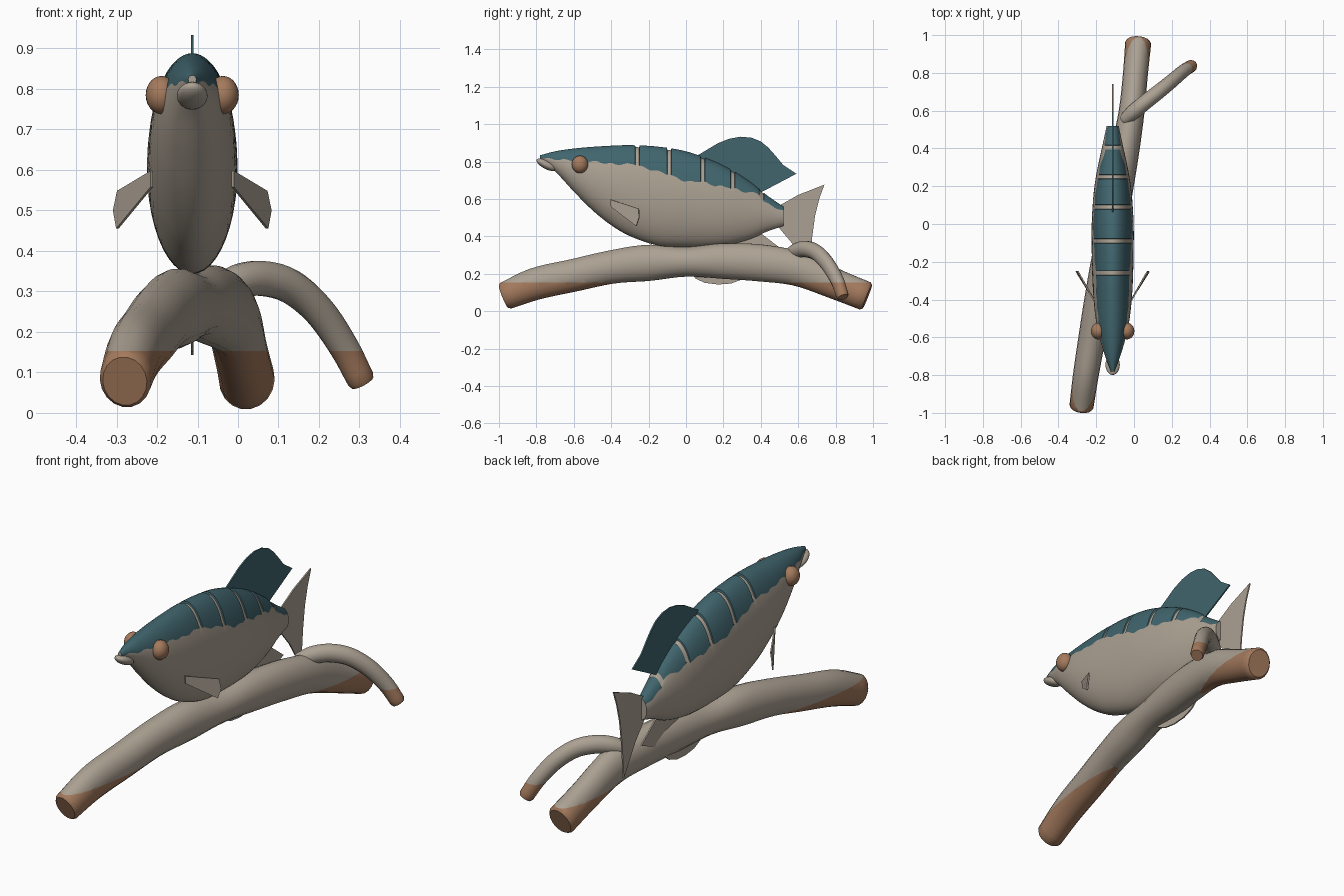
import bpy, bmesh, math
from mathutils import Vector, Matrix

if "Cube" in bpy.data.objects:
    bpy.data.objects.remove(bpy.data.objects["Cube"])

CX = -0.113  # fish centre plane


def material(name, rgb):
    m = bpy.data.materials.new(name)
    m.diffuse_color = (*rgb, 1)
    m.use_nodes = True
    m.node_tree.nodes["Principled BSDF"].inputs["Base Color"].default_value = m.diffuse_color
    return m


TAN = material("warm_grey", (0.41, 0.355, 0.29))
TEAL = material("deep_teal", (0.052, 0.13, 0.155))
BROWN = material("clay_brown", (0.37, 0.195, 0.11))


def finish(bm, name, mats, angle=35):
    bmesh.ops.recalc_face_normals(bm, faces=bm.faces)
    me = bpy.data.meshes.new(name)
    bm.to_mesh(me)
    bm.free()
    for m in mats:
        me.materials.append(m)
    ob = bpy.data.objects.new(name, me)
    bpy.context.collection.objects.link(ob)
    bpy.ops.object.select_all(action='DESELECT')
    ob.select_set(True)
    bpy.context.view_layer.objects.active = ob
    bpy.ops.object.shade_smooth_by_angle(angle=math.radians(angle))
    return ob


def smooth(keys, vals, t):
    """Smooth interpolation of a list of tuples over increasing keys."""
    n = len(keys)
    i = max(k for k in range(n - 1) if keys[k] <= t or k == 0)

    def slope(k):
        a, b = max(k - 1, 0), min(k + 1, n - 1)
        return (Vector(vals[b]) - Vector(vals[a])) / (keys[b] - keys[a])
    d = keys[i + 1] - keys[i]
    u = min(max((t - keys[i]) / d, 0), 1)
    p, q = Vector(vals[i]), Vector(vals[i + 1])
    return (p * (2*u**3 - 3*u**2 + 1) + slope(i) * d * (u**3 - 2*u**2 + u)
            + q * (3*u**2 - 2*u**3) + slope(i + 1) * d * (u**3 - u**2))


def linear(table, t):
    for (a, p), (b, q) in zip(table, table[1:]):
        if t <= b:
            return p + (q - p) * max(t - a, 0) / (b - a)
    return table[-1][1]


def skin(bm, rings):
    """Join rings of vertices into a capped skin, return faces per row."""
    rows = []
    for a, b in zip(rings, rings[1:]):
        n = len(a)
        rows.append([bm.faces.new((a[j], a[(j + 1) % n], b[(j + 1) % n], b[j])) for j in range(n)])
    bm.faces.new(rings[0])
    bm.faces.new(rings[-1])
    return rows


# ---- Fish body: y, top z, bottom z, half width
PROFILE = [(-0.78, .834, .812, .010), (-0.7, .855, .748, .040), (-0.6, .870, .640, .070),
           (-0.5, .879, .540, .090), (-0.4, .885, .460, .101), (-0.3, .888, .402, .107),
           (-0.15, .880, .352, .111), (0, .855, .343, .111), (0.15, .802, .346, .102),
           (0.25, .752, .360, .089), (0.35, .687, .388, .069), (0.43, .622, .425, .051),
           (0.52, .560, .455, .032)]
# lower edge of the coloured back
EDGE = [(-0.78, .820), (-0.7, .812), (-0.5, .802), (-0.38, .785), (-0.27, .788), (-0.22, .765),
        (-0.1, .735), (0, .692), (0.08, .695), (0.15, .672), (0.25, .660), (0.30, .640),
        (0.39, .630), (0.42, .582), (0.52, .535)]
STRIPES = [-0.26, -0.09, 0.09, 0.25, 0.405]
UP, LOW = 10, 14

ys = [-0.78 + 1.30 * i / 64 for i in range(65)]
ys = [y for y in ys if all(abs(y - s) > 0.016 for s in STRIPES)]
for s in STRIPES:
    ys += [s - .012, s - .010, s + .010, s + .012]
ys.sort()
bm = bmesh.new()
rings = []
for y in ys:
    top, bot, w = smooth([p[0] for p in PROFILE], [p[1:] for p in PROFILE], y)
    zc, h = (top + bot) / 2, (top - bot) / 2
    edge = linear(EDGE, y) + .005 * math.sin(y * 75)
    ta = math.acos(max(-.9, min(.95, (edge - zc) / h)))
    angles = [ta * j / UP for j in range(UP)] + [ta + (math.pi - ta) * j / LOW for j in range(LOW + 1)]
    groove = any(abs(y - s) < .011 for s in STRIPES)
    half = []
    for j, a in enumerate(angles):
        k = 0.96 if groove and j < UP else 1
        half.append((w * math.sin(a) * k, zc + h * math.cos(a) * k))
    loop = half + [(-x, z) for x, z in half[-2:0:-1]]
    rings.append([bm.verts.new((CX + x, y, z)) for x, z in loop])
rows = skin(bm, rings)
for i, row in enumerate(rows):
    mid = (ys[i] + ys[i + 1]) / 2
    if all(abs(mid - s) > .0105 for s in STRIPES):
        for j, f in enumerate(row):
            if j < UP or j >= len(row) - UP:
                f.material_index = 1
finish(bm, "fish_body", [TAN, TEAL], 40)


# ---- Lips and eyes
def ellipsoid(name, loc, radii, mat, tilt=0):
    bm = bmesh.new()
    mtx = (Matrix.Translation(loc) @ Matrix.Rotation(tilt, 4, 'X')
           @ Matrix.Diagonal((*radii, 1)))
    bmesh.ops.create_uvsphere(bm, u_segments=24, v_segments=14, radius=1, matrix=mtx)
    finish(bm, name, [mat])


ellipsoid("lips", (CX, -.745, .783), (.038, .060, .023), TAN, math.radians(-27))
for side, label in ((-1, "left"), (1, "right")):
    ellipsoid(label + "_eye", (CX + side * .076, -.567, .785), (.039, .044, .047), BROWN)


# ---- Fins as thin plates
def plate(name, pts, mat, thick=.007):
    bm = bmesh.new()
    f = bm.faces.new([bm.verts.new(p) for p in pts])
    f.normal_update()
    n = f.normal.copy()
    out = bmesh.ops.extrude_face_region(bm, geom=[f])
    moved = [v for v in out["geom"] if isinstance(v, bmesh.types.BMVert)]
    bmesh.ops.translate(bm, verts=moved, vec=n * thick / 2)
    bmesh.ops.translate(bm, verts=[v for v in bm.verts if v not in moved], vec=-n * thick / 2)
    finish(bm, name, [mat], 20)


def middle_fin(name, pts, mat):
    plate(name, [(CX, y, z) for y, z in pts], mat)


middle_fin("dorsal_fin", [(.04, .82), (.12, .868), (.17, .898), (.23, .922), (.29, .933), (.35, .928),
                          (.40, .908), (.44, .875), (.48, .83), (.52, .782), (.59, .735), (.40, .635),
                          (.25, .72)], TEAL)
middle_fin("tail_fin", [(.49, .56), (.60, .622), (.74, .677), (.712, .60), (.69, .51), (.675, .40),
                        (.66, .215), (.57, .36), (.49, .455)], TAN)
middle_fin("anal_fin", [(.0, .37), (.015, .22), (.05, .175), (.10, .152), (.17, .143), (.24, .148),
                        (.30, .17), (.36, .225), (.42, .28), (.52, .325), (.39, .425), (.2, .38)], TAN)
for side, label in ((-1, "left"), (1, "right")):
    shape = [(.100, -.405, .598), (.183, -.252, .548), (.193, -.25, .50), (.185, -.265, .455),
             (.100, -.40, .558)]
    plate(label + "_pectoral_fin", [(CX + side * x, y, z) for x, y, z in shape], TAN)


# ---- Branch and twig: tapered tubes with clay-coloured low ends
def tube(name, pts, sides, steps):
    """Points are x, y, z, side radius, vertical radius."""
    keys = list(range(len(pts)))
    bm = bmesh.new()
    rings = []
    path = [smooth(keys, pts, t * keys[-1] / steps) for t in range(steps + 1)]
    # slightly rounded rims at both ends
    path = [path[0]] + path + [path[-1]]
    for i, p in enumerate(path):
        c = Vector(p[:3])
        a, b = path[max(i - 2, 0)], path[min(i + 2, len(path) - 1)]
        tan = (Vector(b[:3]) - Vector(a[:3])).normalized()
        right = tan.cross(Vector((0, 0, 1))).normalized()
        up = right.cross(tan)
        k = 1
        if i in (0, len(path) - 1):
            k = .86
            c += tan * (.012 if i else -.012)
        rings.append([bm.verts.new(c + right * (p[3] * k * math.cos(q)) + up * (p[4] * k * math.sin(q)))
                      for q in (2 * math.pi * j / sides for j in range(sides))])
    skin(bm, rings)
    bmesh.ops.bisect_plane(bm, geom=bm.verts[:] + bm.edges[:] + bm.faces[:],
                           plane_co=(0, 0, .153), plane_no=(0, 0, 1))
    for f in bm.faces:
        f.material_index = int(f.calc_center_median().z < .153)
    finish(bm, name, [TAN, BROWN], 45)


tube("branch", [(-.278, -.965, .083, .064, .075), (-.255, -.8, .148, .068, .087),
                (-.222, -.6, .192, .072, .088), (-.188, -.4, .236, .075, .090),
                (-.150, -.2, .259, .078, .098), (-.112, 0, .264, .076, .080),
                (-.080, .2, .268, .078, .096), (-.045, .4, .258, .075, .100),
                (-.012, .6, .226, .068, .093), (.008, .8, .145, .066, .082),
                (.022, .958, .082, .069, .079)], 18, 44)
tube("twig", [(-.045, .555, .305, .034, .034), (.0, .595, .325, .040, .042),
              (.06, .645, .332, .040, .044), (.13, .70, .312, .039, .043),
              (.20, .757, .252, .037, .041), (.26, .808, .165, .035, .038),
              (.302, .836, .085, .033, .036)], 14, 26)
